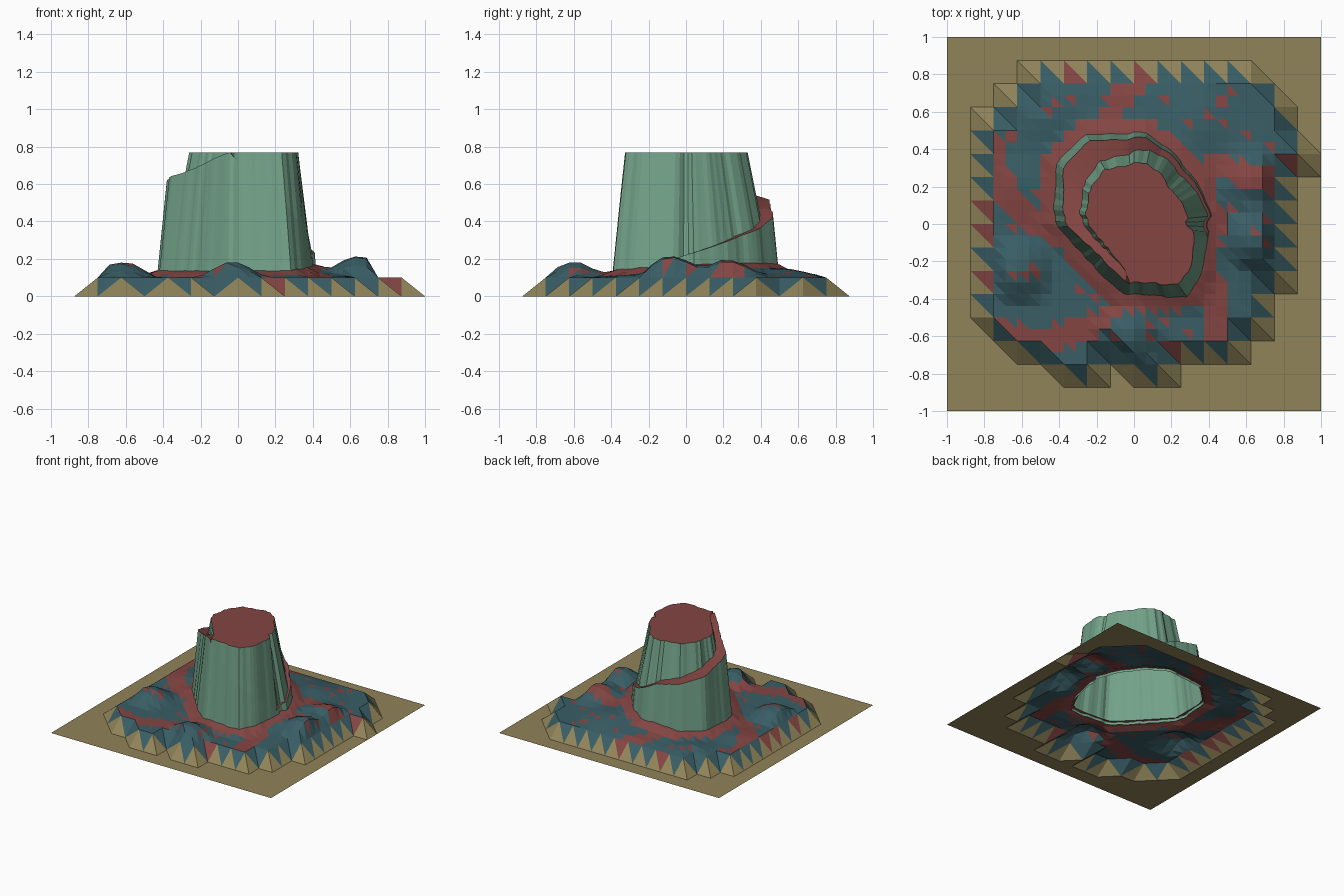
import bpy, bmesh, math, random

if "Cube" in bpy.data.objects:
    bpy.data.objects.remove(bpy.data.objects["Cube"])

random.seed(4)

# Materials
def mat(name, c):
    m = bpy.data.materials.new(name)
    m.diffuse_color = (*c, 1)
    m.use_nodes = True
    m.node_tree.nodes["Principled BSDF"].inputs["Base Color"].default_value = m.diffuse_color
    return m

SAND, TEAL, RED, GREEN = range(4)
mats = [mat("sand", (.28, .23, .1)), mat("teal_scrub", (.04, .11, .13)),
        mat("red_earth", (.23, .06, .055)), mat("green_rock", (.17, .36, .25))]

def finish(bm, name):
    bmesh.ops.recalc_face_normals(bm, faces=bm.faces)
    me = bpy.data.meshes.new(name)
    bm.to_mesh(me)
    bm.free()
    for m in mats:
        me.materials.append(m)
    ob = bpy.data.objects.new(name, me)
    bpy.context.collection.objects.link(ob)
    return ob

# Plan outlines of the cliff foot and of the summit (counter-clockwise)
FOOT = [(.385, -.09), (.41, .05), (.33, .23), (.22, .37), (.07, .485), (-.23, .49), (-.3, .44),
        (-.425, .32), (-.425, 0), (-.17, -.28), (-.05, -.38), (.17, -.39), (.29, -.39), (.365, -.24)]
TOP = [(.31, -.05), (.25, .1), (.15, .25), (.07, .32), (-.13, .31), (-.25, .17), (-.25, 0),
       (-.04, -.25), (-.035, -.32), (.1, -.32), (.24, -.32), (.305, -.2)]
TOP_Z = .77

def radius(poly, deg):
    """Distance from the centre to a star-shaped outline along an angle."""
    dx, dy = math.cos(math.radians(deg)), math.sin(math.radians(deg))
    best = 0
    for (ax, ay), (bx, by) in zip(poly, poly[1:] + poly[:1]):
        ex, ey = bx - ax, by - ay
        det = dx * ey - dy * ex
        if abs(det) > 1e-9:
            t = (ax * ey - ay * ex) / det
            s = (ax * dy - ay * dx) / det
            if t > 0 and -1e-6 <= s <= 1 + 1e-6:
                best = max(best, t)
    return best

def foot_gap(x, y):
    return math.hypot(x, y) - radius(FOOT, math.degrees(math.atan2(y, x)))

# Ground height on the raised apron: rise to the back right, mounds, skirt at the cliff
HILLS = [(-.62, -.25, .08), (-.03, -.6, .08), (.65, -.08, .09), (.65, .23, .07),
         (.35, .55, .02), (-.45, .6, .02), (-.6, .2, .02)]

def ground(x, y):
    z = .1 + .05 * max(0, min(1, (x + y + .2) * 1.1)) * max(0, 1 - max(0, math.hypot(x, y) - .45) * 2.6)
    z += .04 * max(0, min(1, 1 - foot_gap(x, y) / .09))
    for hx, hy, h in HILLS:
        z += h * max(0, min(1, 1.35 - math.hypot(x - hx, y - hy) / .14))
    return z

# Raised vertices of the 1/8 grid, per row
ROWS = {6: (-4, 5), 5: (-5, 6), 4: (-6, 6), 3: (-6, 7), 2: (-6, 6), 1: (-6, 6), 0: (-6, 6),
        -1: (-6, 6), -2: (-6, 6), -3: (-6, 5), -4: (-6, 5), -5: (-5, 4)}

def raised(i, j):
    if j == -6:
        return i in (-3, -2, 0, 1)
    return j in ROWS and ROWS[j][0] <= i <= ROWS[j][1]

# Ground sheet
bm = bmesh.new()
R = range(-8, 9)
v = {(i, j): bm.verts.new((i / 8, j / 8, .1 if raised(i, j) else 0)) for i in R for j in R}
for i in R[:-1]:
    for j in R[:-1]:
        a, b, c, d = v[i, j], v[i + 1, j], v[i + 1, j + 1], v[i, j + 1]
        for tri in ((a, b, d), (b, c, d)):
            f = bm.faces.new(tri)
            low = sum(q.co.z == 0 for q in tri)
            f.material_index = SAND if low >= 2 else (RED if random.random() < .2 else TEAL)
inner = [e for e in bm.edges if all(q.co.z > 0 for q in e.verts)]
bmesh.ops.subdivide_edges(bm, edges=inner, cuts=1, use_grid_fill=True)
bmesh.ops.triangulate(bm, faces=[f for f in bm.faces if len(f.verts) > 3])

# Open the hole under the cliff and tuck its rim just inside the cliff foot
RIM = -.015
inside = {q for q in bm.verts if foot_gap(q.co.x, q.co.y) < .01}
bmesh.ops.delete(bm, geom=[f for f in bm.faces if all(q in inside for q in f.verts)], context='FACES')
bmesh.ops.delete(bm, geom=[q for q in bm.verts if not q.link_faces], context='VERTS')
for q in bm.verts:
    gap = foot_gap(q.co.x, q.co.y)
    if gap < .01:
        r = math.hypot(q.co.x, q.co.y)
        k = (r - gap + RIM) / r
        q.co.x *= k
        q.co.y *= k
for q in bm.verts:
    if q.co.z > .05:
        border = any(w.co.z == 0 for e in q.link_edges for w in e.verts)
        q.co.z = .1 if border else ground(q.co.x, q.co.y)
for f in bm.faces:
    if min(q.co.z for q in f.verts) > .05:
        c = f.calc_center_median()
        spoke = math.sin(5 * math.atan2(c.y, c.x) + 7 * c.length + 1)
        near = foot_gap(c.x, c.y) < .08
        f.material_index = RED if near or spoke > .8 or random.random() < .06 else TEAL
finish(bm, "desert_ground")

# Spiral ramp height by angle; past its end the line drops back along the plain wall
RAMP = [(-10, .2), (70, .37), (95, .47), (180, .64), (262, TOP_Z), (350, .2)]

def ramp_z(deg):
    for (a, za), (b, zb) in zip(RAMP, RAMP[1:]):
        if a <= deg <= b:
            return za + (zb - za) * (deg - a) / (b - a)

# Cliff: one profile per angle (foot, ledge outside, ledge inside, summit edge)
bm = bmesh.new()
cols = []
jit = 0
N = 90
for k in range(N):
    deg = -10 + 360 * k / N
    if k % 2 == 0:
        jit = random.uniform(-.014, .014) * (.3 if 190 < deg < 270 else 1)
    ca, sa = math.cos(math.radians(deg)), math.sin(math.radians(deg))
    rf, rt, zr = radius(FOOT, deg) + jit * .7, radius(TOP, deg) + jit, ramp_z(deg)
    zf = ground(rf * ca, rf * sa)
    if 0 < k and deg <= 262:
        ro = rf - .11 * (zr - zf)
        ri = min(rt + .2 * (TOP_Z - zr), ro - .015)
    else:
        ro = ri = rf + (rt - rf) * (zr - zf) / (TOP_Z - zf)
    cols.append([bm.verts.new((r * ca, r * sa, z)) for r, z in
                 ((rf, zf - .025), (ro, zr), (ri, zr), (rt, TOP_Z))])
for p, q in zip(cols, cols[1:] + cols[:1]):
    for n in range(3):
        f = bm.faces.new((p[n], q[n], q[n + 1], p[n + 1]))
        f.material_index = RED if n == 1 else GREEN
top = bm.faces.new([c[3] for c in cols])
top.material_index = RED
bmesh.ops.triangulate(bm, faces=[top])
bmesh.ops.remove_doubles(bm, verts=bm.verts, dist=.0005)
finish(bm, "mesa_cliff")
